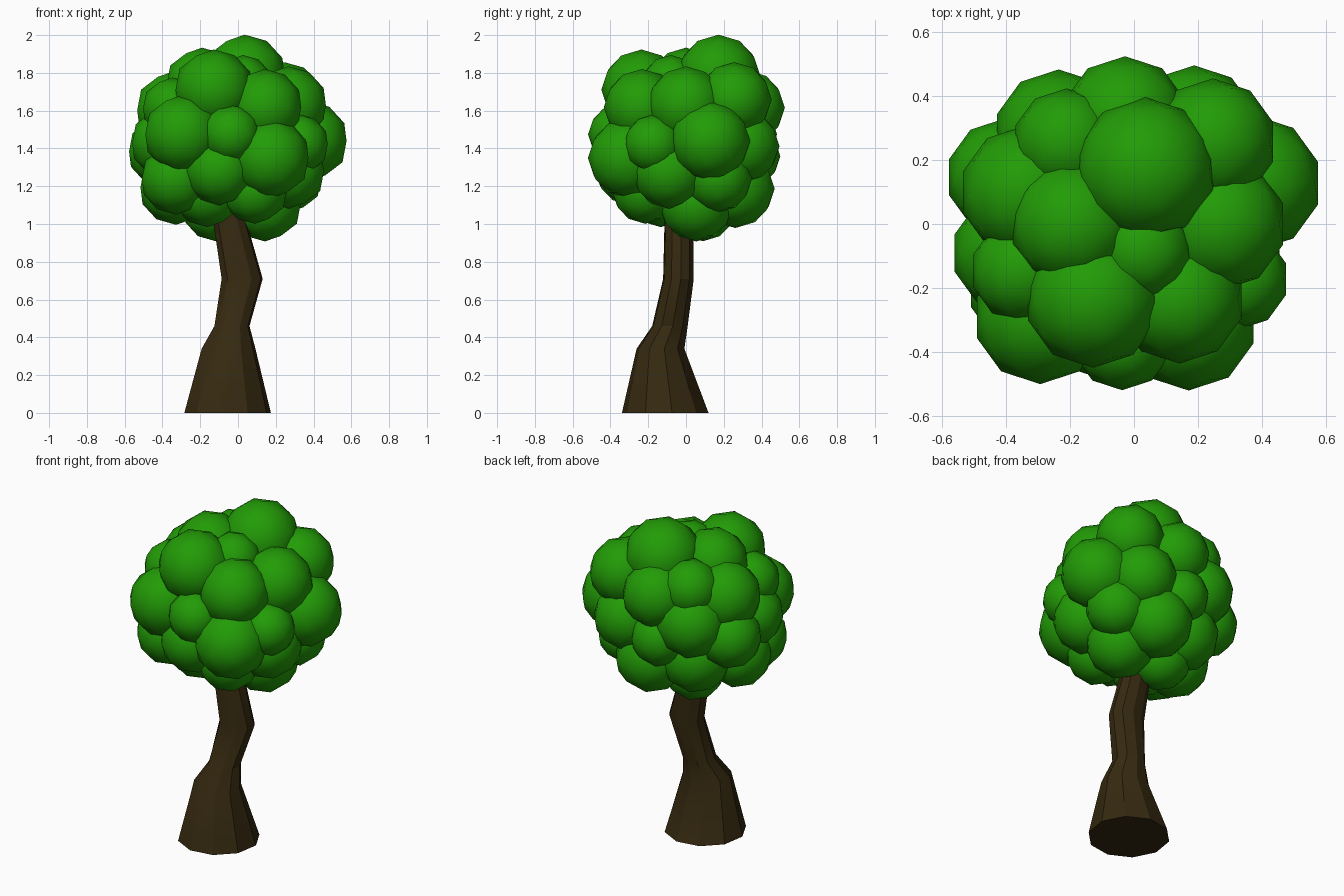
import bpy, bmesh
from math import cos, sin, tau, radians
from mathutils import Matrix, Vector


def material(name, color):
    m = bpy.data.materials.new(name)
    m.diffuse_color = color
    return m


def finish(bm, name, mat):
    bmesh.ops.recalc_face_normals(bm, faces=bm.faces)
    mesh = bpy.data.meshes.new(name)
    for f in bm.faces:
        f.smooth = True
    bm.to_mesh(mesh)
    bm.free()
    mesh.materials.append(mat)
    obj = bpy.data.objects.new(name, mesh)
    bpy.context.collection.objects.link(obj)
    return obj


bark = material("bark", (0.036, 0.022, 0.005, 1))
leaf = material("leaf", (0.016, 0.33, 0.002, 1))

# Trunk: ten-sided rings (x, y, z, radius x, radius y) lofted along a crooked path
SIDES = 10
path = [
    (-0.055, -0.11, 0.00, 0.232, 0.232),
    (-0.050, -0.135, 0.34, 0.144, 0.128),
    (-0.032, -0.085, 0.46, 0.094, 0.095),
    (0.022, -0.04, 0.71, 0.110, 0.082),
    (-0.040, -0.037, 1.00, 0.090, 0.078),
    (-0.060, -0.03, 1.12, 0.080, 0.070),
]
bm = bmesh.new()
rings = []
for x, y, z, rx, ry in path:
    angles = [tau * (i + 0.25) / SIDES for i in range(SIDES)]
    rings.append([bm.verts.new((x + rx * cos(a), y + ry * sin(a), z)) for a in angles])
for a, b in zip(rings, rings[1:]):
    for i in range(SIDES):
        j = (i + 1) % SIDES
        bm.faces.new((a[i], a[j], b[j], b[i]))
bm.faces.new(rings[0][::-1])
bm.faces.new(rings[-1])
trunk = finish(bm, "trunk", bark)
trunk.data.set_sharp_from_angle(angle=radians(30))

# Leaf clumps: x, y, z, radius, grouped by the side of the crown
crown = {
    "top": [(0.04, 0.19, 1.815, 0.185), (-0.21, 0.0, 1.77, 0.16),
            (0.03, -0.09, 1.775, 0.12), (-0.23, 0.28, 1.70, 0.13),
            (-0.14, -0.26, 1.74, 0.175)],
    "front": [(-0.32, -0.32, 1.48, 0.17), (-0.04, -0.40, 1.48, 0.12),
              (0.19, -0.34, 1.34, 0.175), (0.16, -0.26, 1.64, 0.165),
              (-0.36, -0.22, 1.22, 0.15), (-0.11, -0.33, 1.27, 0.15)],
    "right": [(0.30, 0.0, 1.65, 0.17), (0.41, 0.14, 1.44, 0.175),
              (0.36, -0.19, 1.42, 0.12), (0.30, -0.10, 1.26, 0.16),
              (0.30, 0.19, 1.22, 0.14)],
    "back": [(0.27, 0.28, 1.68, 0.16), (0.21, 0.33, 1.41, 0.16),
             (-0.03, 0.36, 1.635, 0.16), (-0.06, 0.37, 1.35, 0.13),
             (-0.26, 0.31, 1.48, 0.165), (0.06, 0.29, 1.16, 0.17)],
    "left": [(-0.37, 0.11, 1.62, 0.17), (-0.38, -0.16, 1.63, 0.125),
             (-0.42, -0.10, 1.43, 0.15), (-0.44, 0.16, 1.38, 0.145),
             (-0.36, -0.04, 1.17, 0.16), (-0.22, 0.21, 1.20, 0.17)],
    "bottom": [(0.10, -0.24, 1.15, 0.14), (0.16, 0.06, 1.07, 0.16),
               (-0.13, 0.10, 1.05, 0.14), (-0.18, -0.15, 1.14, 0.15)],
}
# Every clump is sunk towards the crown centre and grown, so neighbours merge
CENTER = Vector((-0.01, 0, 1.43))
SINK = 0.04
for side, clumps in crown.items():
    bm = bmesh.new()
    for x, y, z, r in clumps:
        p = Vector((x, y, z))
        p += (CENTER - p).normalized() * SINK
        bmesh.ops.create_icosphere(bm, subdivisions=2, radius=r + SINK * 0.95,
                                   matrix=Matrix.Translation(p))
    finish(bm, f"leaves_{side}", leaf)
